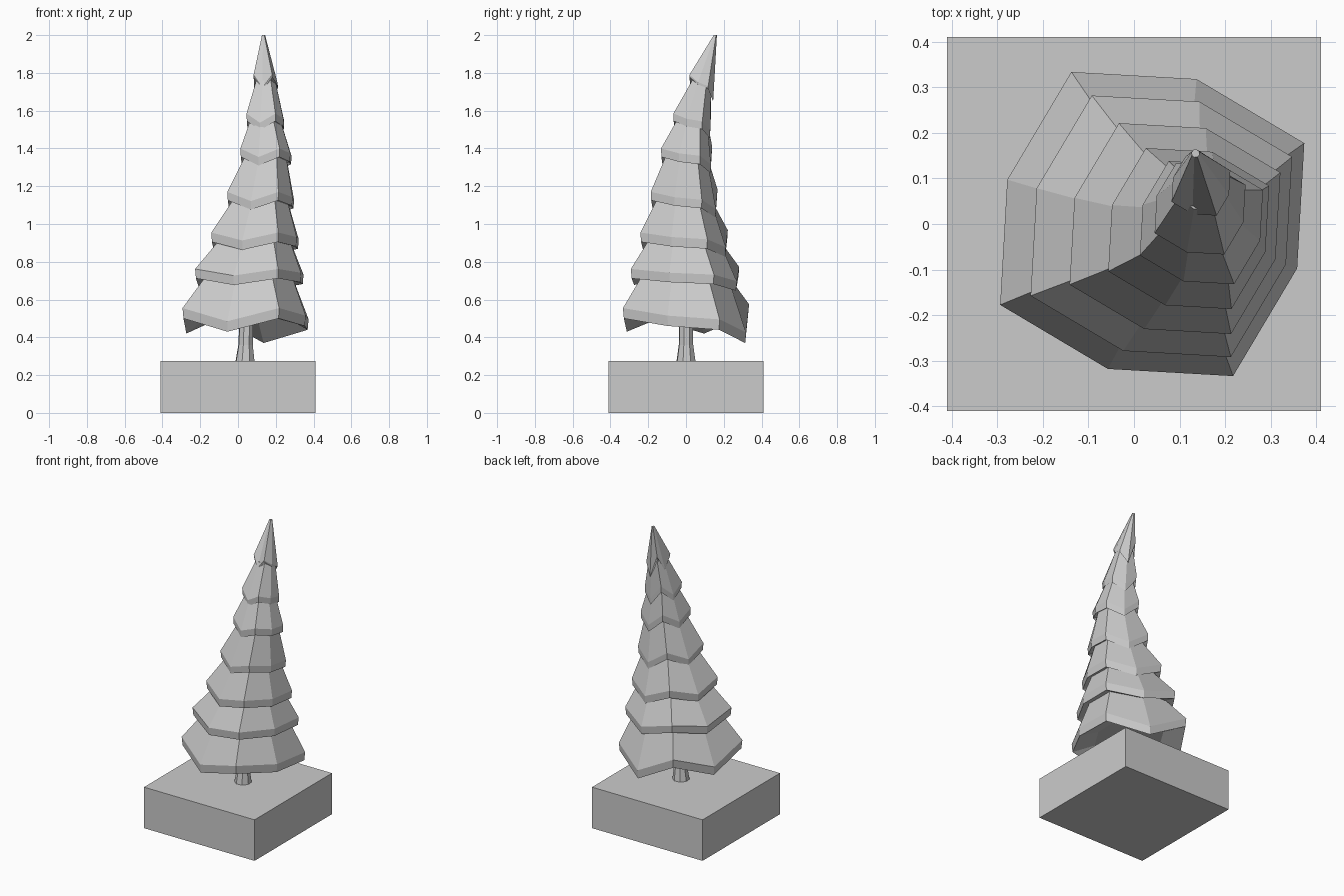
import bpy
import bmesh
from math import cos, sin, radians

default = bpy.data.objects.get("Cube")
if default:
    bpy.data.objects.remove(default, do_unlink=True)

grey = bpy.data.materials.new("Plain grey")
grey.use_nodes = True
grey.diffuse_color = (0.6, 0.6, 0.6, 1)
grey.node_tree.nodes["Principled BSDF"].inputs["Base Color"].default_value = (0.6, 0.6, 0.6, 1)

SIDES = 8
TURN = 28                                    # heading of the first branch corner
SAG = (-.06, -.13, .02, -.08, 0, -.07, 0, -.04)   # droop of each rim corner


def ring(x, y, z, radius, pinch=1.0, sag=0.0):
    """Octagon whose odd corners are pulled in and whose corners droop."""
    points = []
    for i in range(SIDES):
        a = radians(TURN + i * 360 / SIDES)
        r = radius * (pinch if i % 2 else 1)
        points.append((x + r * cos(a), y + r * sin(a), z + sag * SAG[i]))
    return points


def finish(name, bm):
    bmesh.ops.recalc_face_normals(bm, faces=bm.faces)
    mesh = bpy.data.meshes.new(name)
    bm.to_mesh(mesh)
    bm.free()
    mesh.materials.append(grey)
    bpy.context.collection.objects.link(bpy.data.objects.new(name, mesh))


def loft(name, rings):
    bm = bmesh.new()
    loops = [[bm.verts.new(p) for p in points] for points in rings]
    for low, high in zip(loops, loops[1:]):
        for i in range(SIDES):
            j = (i + 1) % SIDES
            bm.faces.new((low[i], low[j], high[j], high[i]))
    bm.faces.new(loops[0][::-1])
    bm.faces.new(loops[-1])
    finish(name, bm)


# Square base block
block = bmesh.new()
bmesh.ops.create_cube(block, size=1)
bmesh.ops.scale(block, vec=(.82, .82, .275), verts=block.verts)
bmesh.ops.translate(block, vec=(0, 0, .1375), verts=block.verts)
finish("base_block", block)

# Tapered trunk
loft("trunk", [ring(.037, 0, .27, .053), ring(.04, 0, .36, .04), ring(.045, 0, .56, .036)])

# Leaning branch tiers: centre x, centre y, rim height, radius, sag, lip thickness
tiers = [
    (.04, 0, .555, .378, 1.0, .055),
    (.06, -.005, .762, .325, .5, .05),
    (.09, -.01, .955, .262, .6, .05),
    (.12, -.01, 1.17, .2, .7, .045),
    (.148, .003, 1.40, .153, .65, .045),
    (.145, .033, 1.585, .113, .7, .04),
    (.147, .083, 1.79, .073, 1.0, .012),
]
for n, (x, y, z, r, sag, lip) in enumerate(tiers):
    if n + 1 < len(tiers):
        nx, ny, nz, nr = tiers[n + 1][:4]
        top = ring(nx, ny, nz - .03, nr * .78, .92)
    else:
        top = ring(.135, .155, 2.0, .009)
    loft(f"branch_tier_{n + 1}", [
        ring(x, y, z - .04, r * .6, .9),
        ring(x, y, z - lip, r * .985, .88, sag),
        ring(x, y, z, r, .88, sag),
        top,
    ])
